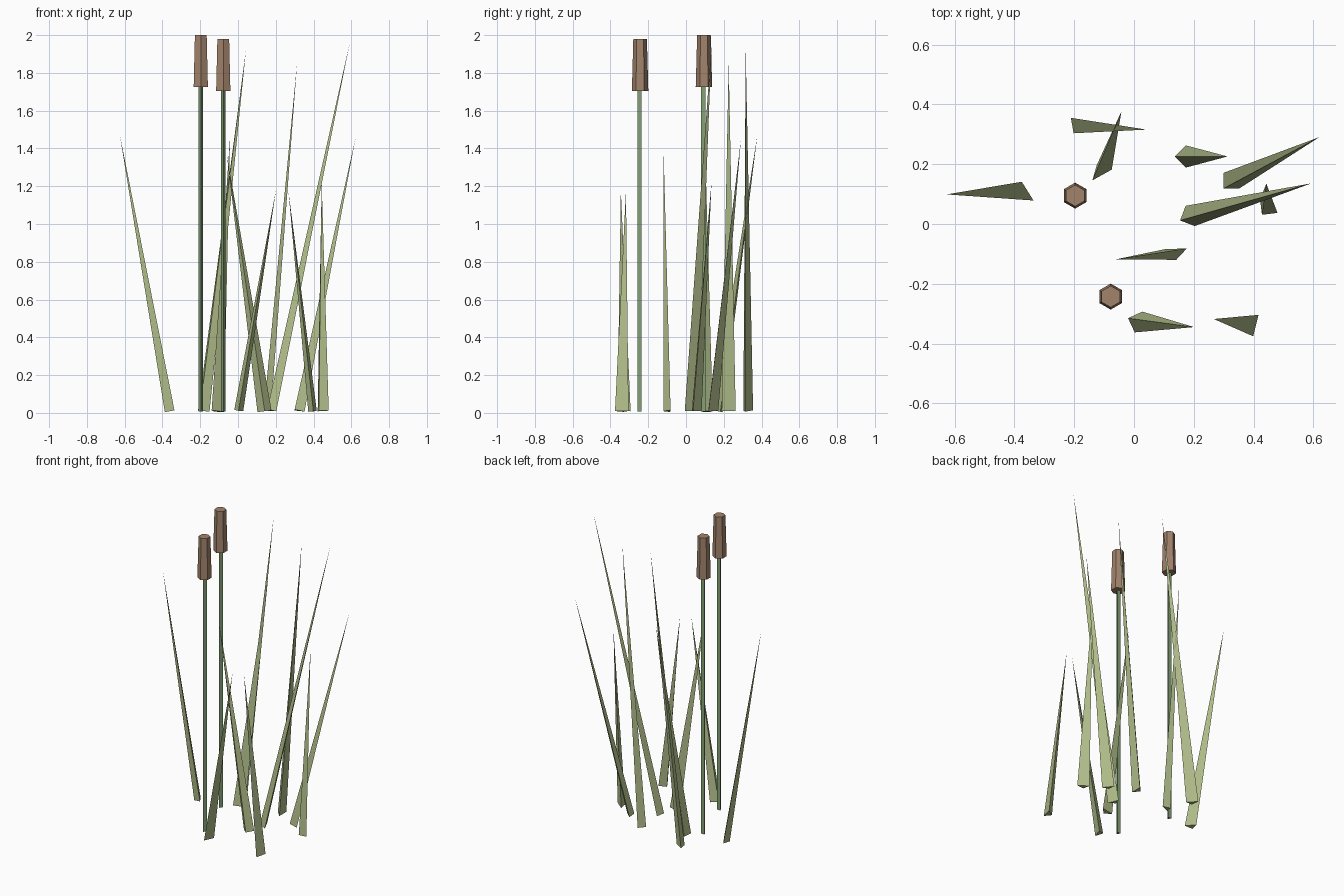
import bpy, bmesh
from math import sin, cos, radians, pi
from mathutils import Vector

if "Cube" in bpy.data.objects:
    bpy.data.objects.remove(bpy.data.objects["Cube"])


def material(name, rgb):
    m = bpy.data.materials.new(name)
    m.diffuse_color = (*rgb, 1)
    m.use_nodes = True
    m.node_tree.nodes["Principled BSDF"].inputs["Base Color"].default_value = m.diffuse_color
    return m


GREEN = material("leaf_green", (0.43, 0.50, 0.25))
STEM = material("stem_green", (0.25, 0.38, 0.19))
BROWN = material("seed_brown", (0.36, 0.23, 0.15))


def finish(bm, name, mat):
    bmesh.ops.recalc_face_normals(bm, faces=bm.faces)
    me = bpy.data.meshes.new(name)
    bm.to_mesh(me)
    bm.free()
    me.materials.append(mat)
    ob = bpy.data.objects.new(name, me)
    bpy.context.collection.objects.link(ob)


def prism(name, x, y, z0, z1, r0, r1, sides, mat):
    """Straight or tapered prism with one edge facing the front."""
    bm = bmesh.new()
    rings = []
    for z, r in ((z0, r0), (z1, r1)):
        rings.append([bm.verts.new((x + r * cos(2 * pi * i / sides - pi / 2),
                                    y + r * sin(2 * pi * i / sides - pi / 2), z))
                      for i in range(sides)])
    lo, hi = rings
    bm.faces.new(lo)
    bm.faces.new(hi)
    for i in range(sides):
        j = (i + 1) % sides
        bm.faces.new((lo[i], lo[j], hi[j], hi[i]))
    finish(bm, name, mat)


def blade(name, mx, my, angle, tip, half=0.037):
    """Three-sided spike; its base is a right triangle square to the lean."""
    bm = bmesh.new()
    mid, tip = Vector((mx, my, 0.01)), Vector(tip)
    axis = tip - mid
    base = []
    for turn in (0, 90, -90):
        a = radians(angle + turn)
        o = Vector((cos(a), sin(a), 0)) * half
        o.z = -(o.x * axis.x + o.y * axis.y) / axis.z
        base.append(bm.verts.new(mid + o))
    top = bm.verts.new(tip)
    bm.faces.new(base)
    for i in range(3):
        bm.faces.new((base[i], base[(i + 1) % 3], top))
    finish(bm, name, GREEN)


# Cattails: triangular stem and hexagonal seed head
for n, (x, y, zb, zt) in enumerate([(-0.197, 0.095, 1.725, 2.0),
                                    (-0.078, -0.243, 1.705, 1.98)], 1):
    prism(f"stem_{n}", x, y, 0.007, zb + 0.02, 0.015, 0.015, 3, STEM)
    prism(f"seed_head_{n}", x, y, zb, zt, 0.0435, 0.036, 6, BROWN)

# Reed blades: base centre, ridge direction, tip
BLADES = [
    (-0.181, 0.334, 235, (0.042, 0.316, 1.92)),
    (0.174, 0.226, 180, (0.313, 0.226, 1.855)),
    (0.015, -0.328, 160, (0.201, -0.345, 1.18)),
    (-0.356, 0.110, 212, (-0.627, 0.099, 1.48)),
    (0.326, 0.145, 225, (0.621, 0.291, 1.45)),
    (0.188, 0.027, 204, (0.593, 0.136, 1.965)),
    (0.451, 0.060, 232, (0.443, 0.135, 1.22)),
    (0.140, -0.083, 272, (-0.059, -0.118, 1.365)),
    (-0.107, 0.164, 119, (-0.042, 0.377, 1.465)),
    (0.408, -0.340, 166, (0.267, -0.318, 1.175)),
]
for n, b in enumerate(BLADES, 1):
    blade(f"reed_blade_{n}", *b)
